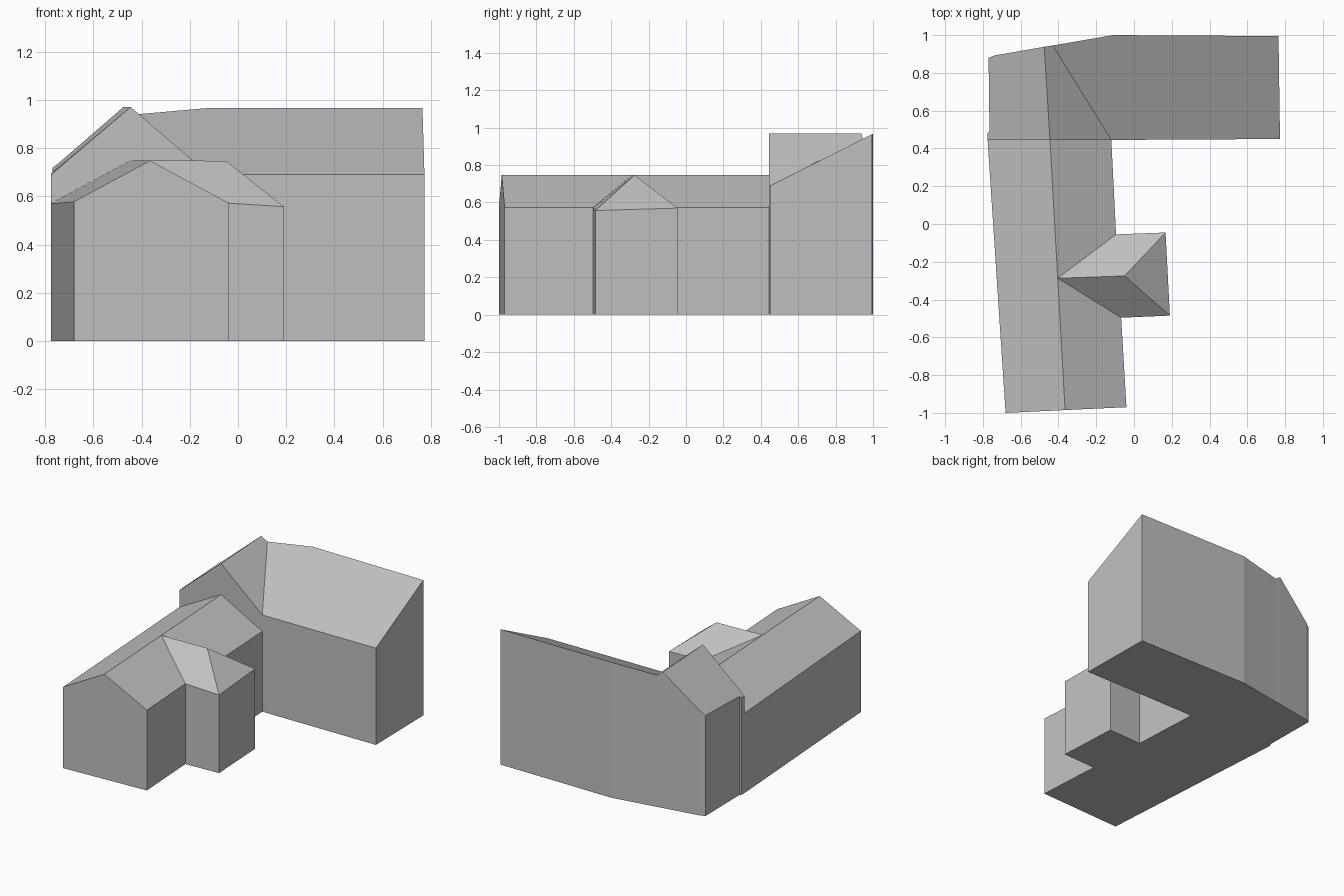
import bpy
import bmesh
from mathutils import Vector

cube = bpy.data.objects.get("Cube")
if cube:
    bpy.data.objects.remove(cube, do_unlink=True)

grey = bpy.data.materials.new("plain_grey")
grey.use_nodes = True
COLOUR = (0.53, 0.53, 0.53, 1)
grey.diffuse_color = COLOUR
grey.node_tree.nodes["Principled BSDF"].inputs["Base Color"].default_value = COLOUR

# Eave and ridge corners shared by the parts
corner = {
    # long wing
    "wing_sw": (-0.68, -1.0, 0.578), "wing_se": (-0.04, -0.97, 0.573),
    "wing_ne": (-0.12, 0.445, 0.573), "wing_nw": (-0.775, 0.445, 0.57),
    "ridge_s": (-0.365, -0.985, 0.748), "ridge_n": (-0.445, 0.445, 0.748),
    # side annex
    "valley_s": (-0.068, -0.496, 0.573), "valley_n": (-0.095, -0.055, 0.573),
    "annex_se": (0.19, -0.485, 0.557), "annex_ne": (0.167, -0.045, 0.57),
    "annex_peak": (-0.05, -0.275, 0.747), "valley_top": (-0.404, -0.287, 0.748),
    # rear block
    "rear_sw": (-0.775, 0.445, 0.69), "rear_mid": (-0.12, 0.445, 0.69),
    "rear_se": (0.773, 0.45, 0.69), "rear_ne": (0.765, 0.995, 0.965),
    "rear_bend": (-0.11, 1.0, 0.967), "rear_valley": (-0.43, 0.945, 0.939),
    "gable_n": (-0.475, 0.938, 0.97), "gable_s": (-0.445, 0.445, 0.97),
    "rear_nw": (-0.735, 0.893, 0.745), "rear_w": (-0.77, 0.88, 0.717),
    "jog_n": (-0.765, 0.49, 0.703), "jog_s": (-0.775, 0.48, 0.694),
}


def building(name, floor, walls, roofs, gables=()):
    """Walls drop from counter-clockwise eave chains; roofs face up, the floor down."""
    bm = bmesh.new()

    def face(points, up=0):
        f = bm.faces.new([bm.verts.new(p) for p in points])
        f.normal_update()
        if up * f.normal.z < 0:
            f.normal_flip()

    def ground(key):
        x, y, _ = corner[key]
        return Vector((x, y, 0))

    face([ground(k) for k in floor.split()], -1)
    for chain in walls:
        keys = chain.split()
        for a, b in zip(keys, keys[1:]):
            face([ground(a), ground(b), corner[b], corner[a]])
    for roof in roofs:
        face([corner[k] for k in roof.split()], 1)
    for gable in gables:
        face([corner[k] for k in gable.split()])
    bmesh.ops.remove_doubles(bm, verts=bm.verts, dist=0.0005)
    mesh = bpy.data.meshes.new(name)
    bm.to_mesh(mesh)
    bm.free()
    mesh.materials.append(grey)
    bpy.context.collection.objects.link(bpy.data.objects.new(name, mesh))


# Long gabled wing, open where the annex joins
building(
    "long_wing",
    "wing_sw ridge_s wing_se valley_s valley_n wing_ne ridge_n wing_nw",
    ["wing_nw wing_sw ridge_s wing_se valley_s", "valley_n wing_ne"],
    ["wing_sw ridge_s valley_top ridge_n wing_nw",
     "wing_se valley_s valley_top ridge_s",
     "valley_n wing_ne ridge_n valley_top"])

# Hipped annex on the left side of the wing
building(
    "side_annex",
    "valley_s annex_se annex_ne valley_n",
    ["valley_s annex_se annex_ne valley_n"],
    ["valley_s annex_se annex_peak valley_top",
     "annex_se annex_ne annex_peak",
     "annex_ne valley_n valley_top annex_peak"])

# Taller rear block: a gable that runs into a single-pitch roof
outline = ("rear_mid rear_se rear_ne rear_bend rear_valley gable_n "
           "rear_nw rear_w jog_n jog_s rear_sw")
building(
    "rear_block",
    outline,
    [outline],
    ["rear_mid rear_se rear_ne rear_bend rear_valley",
     "rear_mid rear_valley gable_n gable_s",
     "rear_sw gable_s gable_n rear_nw rear_w jog_n jog_s"],
    ["rear_sw wing_nw ridge_n wing_ne rear_mid gable_s"])
